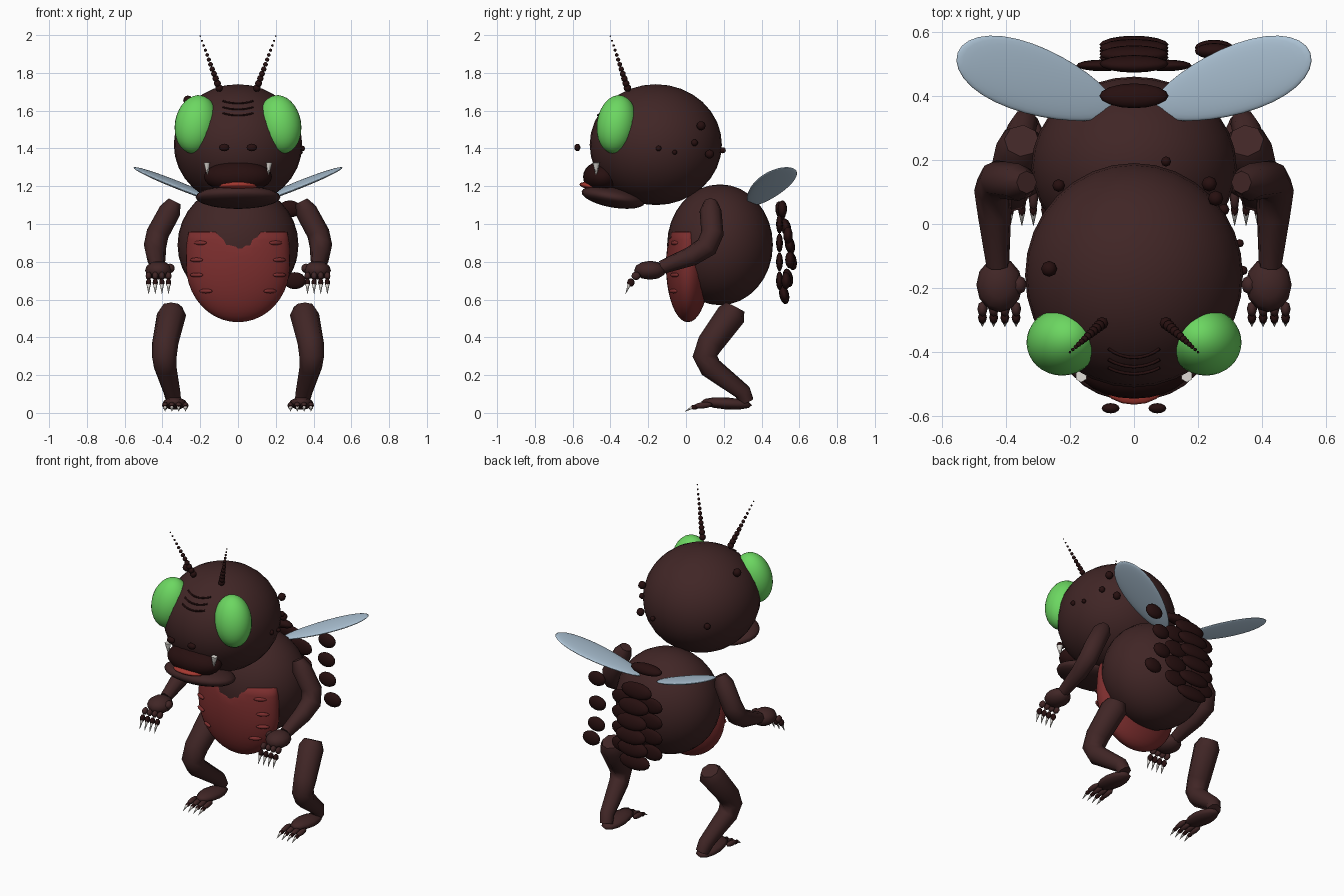
import bpy, bmesh, math
from mathutils import Vector, Euler

cube = bpy.data.objects.get("Cube")
if cube:
    bpy.data.objects.remove(cube)


def material(name, r, g, b):
    m = bpy.data.materials.new(name)
    m.use_nodes = True
    m.diffuse_color = (r, g, b, 1)
    m.node_tree.nodes["Principled BSDF"].inputs["Base Color"].default_value = (r, g, b, 1)
    return m


brown = material("brown skin", .052, .019, .019)
dark = material("dark shell", .02, .005, .005)
red = material("belly red", .2, .027, .027)
tongue_red = material("tongue red", .38, .04, .03)
green = material("eye green", .15, .68, .12)
blue = material("wing blue", .42, .55, .67)
ivory = material("claw ivory", .75, .72, .68)


def finish(bm, name, mat):
    for f in bm.faces:
        f.smooth = True
    me = bpy.data.meshes.new(name)
    bm.to_mesh(me)
    bm.free()
    me.materials.append(mat)
    ob = bpy.data.objects.new(name, me)
    bpy.context.collection.objects.link(ob)
    return ob


def ellipsoid(name, loc, radii, mat, rot=(0, 0, 0), seg=24, shape=None):
    """Ellipsoid; rot in degrees, shape(v) edits the unit sphere first."""
    bm = bmesh.new()
    bmesh.ops.create_uvsphere(bm, u_segments=seg, v_segments=max(6, seg // 2), radius=1)
    turn = Euler([math.radians(a) for a in rot]).to_matrix()
    for v in bm.verts:
        if shape:
            shape(v.co)
        v.co = turn @ Vector([c * r for c, r in zip(v.co, radii)]) + Vector(loc)
    return finish(bm, name, mat)


def tube(name, points, radii, mat, sides=2):
    """Tapered round tube through the points."""
    cu = bpy.data.curves.new(name, 'CURVE')
    cu.dimensions = '3D'
    cu.bevel_depth = 1
    cu.bevel_resolution = sides
    cu.use_fill_caps = True
    sp = cu.splines.new('POLY')
    sp.points.add(len(points) - 1)
    for p, co, r in zip(sp.points, points, radii):
        p.co = (*co, 1)
        p.radius = r
    cu.materials.append(mat)
    ob = bpy.data.objects.new(name, cu)
    bpy.context.collection.objects.link(ob)
    return ob


def spike(name, base, tip, r, mat):
    tube(name, [base, tip], [r, .001], mat, 1)


# Head and body
ellipsoid("head", (0, -.16, 1.42), (.34, .35, .32), brown, seg=32)
ellipsoid("body", (0, .18, .89), (.32, .28, .32), brown, seg=32)


# Belly plate: broad shoulders with a notch in the top edge
def belly_shape(co):
    if co.z > 0:
        co.x *= 1 + .5 * co.z ** 2
    co.z = min(co.z, .3 + min(3 * abs(co.x) * .275, .3))


ellipsoid("belly", (0, .01, .78), (.275, .116, .30), red, seg=40, shape=belly_shape)

# Mouth
ellipsoid("mouth", (0, -.44, 1.25), (.18, .105, .085), dark)
ellipsoid("lower_jaw", (0, -.385, 1.142), (.225, .17, .055), brown, (-10, 0, 0))
ellipsoid("tongue", (0, -.5, 1.2), (.1, .065, .02), tongue_red, (-10, 0, 0), 16)

# Brow wrinkles
for i in range(3):
    z = 1.575 + .032 * i
    pts = []
    for k in range(-4, 5):
        x, zz = .02 * k, z + .012 * (k / 4) ** 2
        y = -.16 - .352 * math.sqrt(1 - (x / .34) ** 2 - ((zz - 1.42) / .32) ** 2)
        pts.append((x, y, zz))
    tube("brow_wrinkle", pts, [.005] * 9, dark, 1)

for s, side in ((1, "left"), (-1, "right")):
    # Face
    ellipsoid(side + "_eye", (s * .222, -.367, 1.527), (.112, .105, .157), green,
              (-8, -s * 10, 0), 32)
    ellipsoid(side + "_nostril", (s * .073, -.575, 1.405), (.028, .016, .02), dark, seg=12)
    spike(side + "_fang", (s * .165, -.475, 1.325), (s * .16, -.475, 1.25), .019, ivory)

    # Beaded antenna
    for i in range(12):
        t = i / 11
        p = Vector((s * .1, -.31, 1.72)).lerp(Vector((s * .2, -.4, 1.995)), t)
        r = .016 * (1 - t) + .004
        ellipsoid(side + "_antenna_bead", p, (r, r, r), dark, seg=8)

    # Belly ridges
    for x, z in ((.2, .9), (.22, .81), (.22, .73), (.17, .645)):
        y = .01 - .116 * math.sqrt(max(0, 1 - (x / .285) ** 2 - ((z - .78) / .3) ** 2))
        ellipsoid(side + "_belly_ridge", (s * x, y, z), (.04, .012, .012), red, (0, 0, s * 30), 12)

    # Wing, broader towards the tip
    def wing_shape(co):
        co.y *= 1 + .2 * s * co.x
    ellipsoid(side + "_wing", (s * .305, .445, 1.2), (.28, .105, .016), blue,
              (0, -s * 21, s * 20), 32, wing_shape)

    # Arm
    tube(side + "_arm",
         [(s * x, y, z) for x, y, z in ((.335, .13, 1.12), (.36, .13, 1.07), (.425, .14, .95),
                                      (.44, .11, .88), (.435, .03, .83), (.425, -.13, .77))],
         [.035, .058, .06, .06, .053, .036], brown)
    ellipsoid(side + "_hand", (s * .42, -.19, .755), (.072, .085, .05), brown, seg=12)
    ellipsoid(side + "_thumb", (s * .36, -.19, .765), (.025, .03, .025), brown, seg=8)
    for i in range(4):
        x = s * (.368 + .035 * i)
        ellipsoid(side + "_knuckle", (x, -.265, .725), (.016, .024, .022), brown, seg=8)
        ellipsoid(side + "_finger", (x, -.292, .69), (.014, .02, .022), dark, seg=8)
        spike(side + "_finger_claw", (x, -.3, .68), (x, -.32, .63), .011, ivory)

    # Leg and foot
    tube(side + "_leg",
         [(s * x, y, z) for x, y, z in ((.35, .26, .56), (.352, .24, .52), (.385, .13, .37),
                                      (.39, .1, .3), (.385, .13, .24), (.35, .3, .11),
                                      (.34, .32, .06))],
         [.055, .078, .07, .066, .06, .045, .04], brown)
    ellipsoid(side + "_foot", (s * .335, .215, .05), (.065, .135, .032), brown, (-4, 0, 0), 12)
    for i in range(4):
        x = s * (.278 + .036 * i)
        ellipsoid(side + "_toe", (x, .09, .04), (.016, .05, .017), brown, (6, 0, 0), 8)
        ellipsoid(side + "_toe_tip", (x, .045, .03), (.012, .022, .013), dark, seg=8)
        spike(side + "_toe_claw", (x, .035, .03), (x, -.005, .008), .01, ivory)

    # Side columns of back plates
    for z in (.7, .8, .9, 1.0):
        ellipsoid(side + "_back_plate", (s * .1, .495, z), (.08, .018, .05), dark, seg=16)

# Central column of back scales
for y, z in ((.5, 1.07), (.53, .98), (.55, .89), (.56, .805), (.54, .715), (.52, .625)):
    ellipsoid("back_scale", (0, y, z), (.108, .026, .05), dark, (12, 0, 0), 16)
ellipsoid("top_scale", (0, .4, 1.17), (.108, .04, .03), dark, (-20, 0, 0), 16)
for x, y, z in ((.275, .51, 1.08), (.25, .54, .94), (.25, .55, .81), (.3, .53, .7)):
    ellipsoid("outer_scale", (x, y, z), (.06, .025, .045), dark, seg=16)

# Warts on the head
for x, y, z, r in ((.255, .08, 1.52, .024), (.235, .125, 1.37, .024), (.1, .195, 1.39, .016),
                   (.28, .045, 1.43, .018), (.33, -.06, 1.38, .013), (.34, -.145, 1.4, .015),
                   (-.265, -.14, 1.655, .025), (-.235, .12, 1.4, .02)):
    ellipsoid("wart", (x, y, z), (r, r, r), dark, seg=8)
